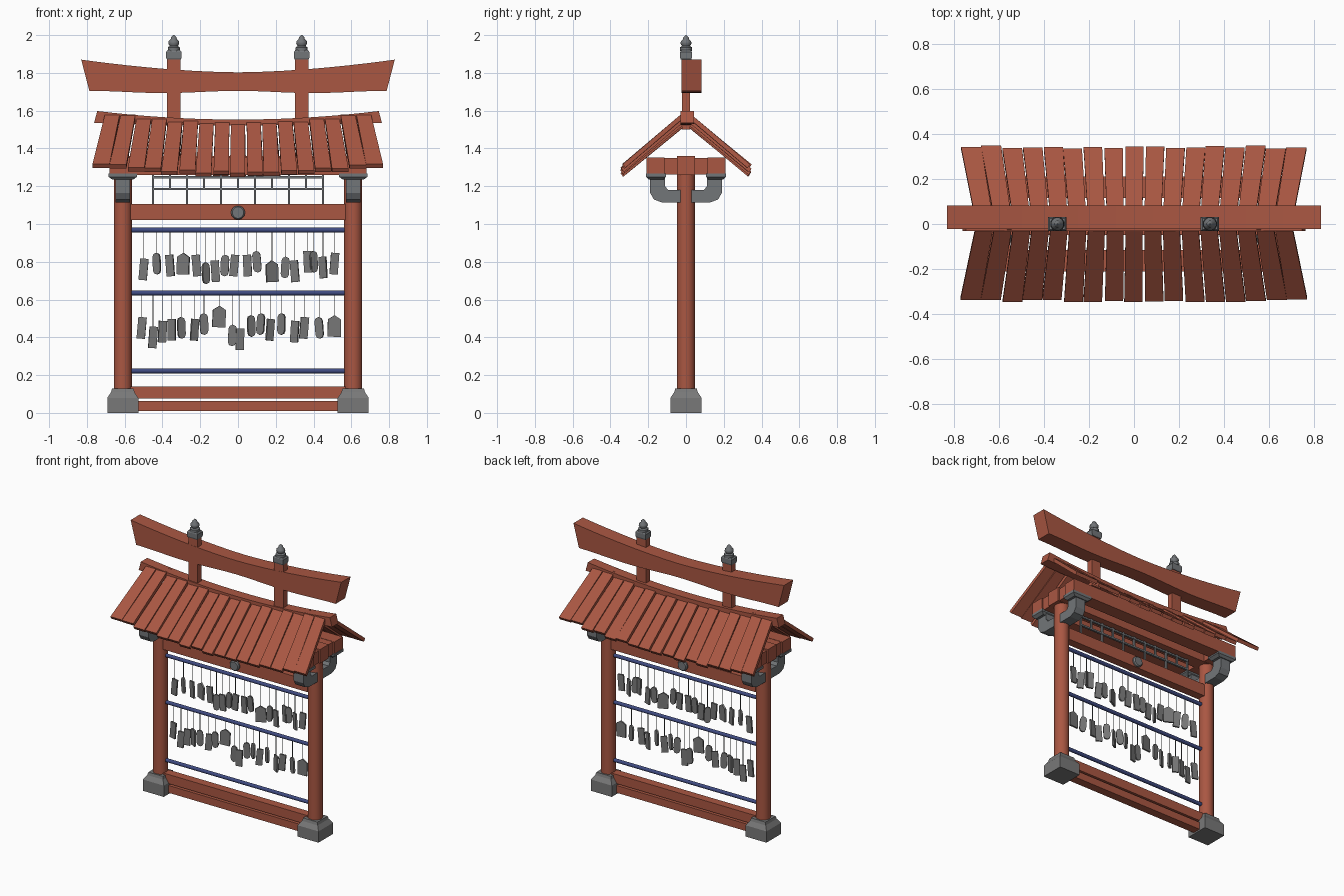
import bpy, bmesh, math, random
from mathutils import Vector

random.seed(4)
if "Cube" in bpy.data.objects:
    bpy.data.objects.remove(bpy.data.objects["Cube"])


def material(name, rgb):
    m = bpy.data.materials.new(name)
    m.use_nodes = True
    m.diffuse_color = (*rgb, 1)
    m.node_tree.nodes["Principled BSDF"].inputs["Base Color"].default_value = (*rgb, 1)
    return m


RED = material("red_wood", (0.40, 0.095, 0.055))
GREY = material("grey_stone", (0.19, 0.19, 0.19))
IRON = material("iron_grey", (0.17, 0.18, 0.19))
BLUE = material("blue_paint", (0.05, 0.07, 0.22))


def finish(name, bm, mat, smooth=False):
    bmesh.ops.recalc_face_normals(bm, faces=bm.faces)
    me = bpy.data.meshes.new(name)
    bm.to_mesh(me)
    bm.free()
    me.materials.append(mat)
    ob = bpy.data.objects.new(name, me)
    bpy.context.collection.objects.link(ob)
    if smooth:
        bpy.ops.object.select_all(action="DESELECT")
        ob.select_set(True)
        bpy.context.view_layer.objects.active = ob
        bpy.ops.object.shade_smooth_by_angle(angle=math.radians(40))
    return ob


def extrude(bm, base, offset):
    """Closed prism from a polygon and an extrusion vector."""
    a = [bm.verts.new(p) for p in base]
    b = [bm.verts.new(Vector(p) + Vector(offset)) for p in base]
    bm.faces.new(a)
    bm.faces.new(b[::-1])
    for i in range(len(a)):
        j = (i + 1) % len(a)
        bm.faces.new((a[i], a[j], b[j], b[i]))


def prism_y(name, xz, y0, y1, mat):
    bm = bmesh.new()
    extrude(bm, [(x, y0, z) for x, z in xz], (0, y1 - y0, 0))
    return finish(name, bm, mat)


def box(name, x0, x1, y0, y1, z0, z1, mat):
    return prism_y(name, [(x0, z0), (x1, z0), (x1, z1), (x0, z1)], y0, y1, mat)


def stack(name, profile, sides, loc, mat, smooth=True):
    """Rings of (radius, z); four sides give a square of that half width."""
    bm = bmesh.new()
    k = math.sqrt(2) if sides == 4 else 1
    rings = []
    for r, z in profile:
        ring = []
        for i in range(sides):
            a = (i + 0.5) * math.tau / sides
            ring.append(bm.verts.new((r * k * math.cos(a), r * k * math.sin(a), z)))
        rings.append(ring)
    bm.faces.new(rings[0][::-1])
    bm.faces.new(rings[-1])
    for lo, hi in zip(rings, rings[1:]):
        for i in range(sides):
            j = (i + 1) % sides
            bm.faces.new((lo[i], lo[j], hi[j], hi[i]))
    ob = finish(name, bm, mat, smooth)
    ob.location = loc
    return ob


# Posts, stone feet and the brackets on each side
BRACKET = [(.03, 1.115), (.13, 1.115), (.17, 1.13), (.19, 1.165), (.19, 1.25),
           (.11, 1.25), (.11, 1.2), (.095, 1.18), (.03, 1.18)]
for side, s in (("left", 1), ("right", -1)):
    x = 0.61 * s
    stack(side + "_post", [(.048, .1), (.048, 1.27)], 24, (x, 0, 0), RED)
    stack(side + "_foot", [(.082, 0), (.082, .08), (.062, .11), (.057, .13)], 4, (x, 0, 0), GREY, False)
    box(side + "_cross_arm", x - .06, x + .06, -.205, .205, 1.262, 1.35, RED)
    for end, d in (("front", -1), ("back", 1)):
        bm = bmesh.new()
        extrude(bm, [(x - .038, d * y, z) for y, z in BRACKET], (.076, 0, 0))
        finish(f"{side}_{end}_bracket", bm, IRON)
        pad = stack(f"{side}_{end}_bearing_pad", [(.055, 1.235), (.075, 1.25), (.075, 1.268)], 4,
                    (x, d * .158, 0), IRON, False)
        pad.scale.y = 0.7

# Rails between the posts
box("bottom_rail", -.57, .57, -.03, .03, .075, .14, RED)
box("sill_rail", -.57, .57, -.03, .03, .01, .062, RED)
box("middle_rail", -.57, .57, -.03, .03, 1.02, 1.105, RED)
boss = stack("rail_boss", [(.03, -.048), (.037, -.04), (.037, .04), (.03, .048)], 20, (0, 0, 1.06), IRON)
boss.rotation_euler.x = math.pi / 2
for name, z in (("lower", .222), ("middle", .635), ("upper", .968)):
    bar = stack(name + "_hanging_bar", [(.013, -.57), (.013, .57)], 12, (0, 0, z), BLUE)
    bar.rotation_euler.y = math.pi / 2

# Lattice above the middle rail
for i, z in enumerate((1.185, 1.248)):
    box(f"lattice_rail_{i}", -.455, .455, -.007, .007, z - .006, z + .006, IRON)
for i in range(11):
    x = (i - 5) * .09
    low, high = (1.1, 1.27) if i % 2 == 0 else (1.18, 1.27)
    box(f"lattice_bar_{i}", x - .006, x + .006, -.006, .006, low, high, IRON)

# Roof frame
box("centre_beam", -.68, .68, -.048, .048, 1.26, 1.36, RED)
for end, d in (("front", -1), ("back", 1)):
    box(end + "_purlin", -.68, .68, min(d * .115, d * .21), max(d * .115, d * .21), 1.26, 1.352, RED)

# Fanned roof boards, rising towards both ends
for end, d in (("front", -1), ("back", 1)):
    for i in range(-8, 9):
        t = i / 8
        lift = .05 * t * t + .009 * (i % 2)
        out = .327 + random.uniform(-.006, .008)
        skew = random.uniform(-.004, .004)
        wt, we = .037 + .002 * abs(t), .040 + .005 * abs(t)
        xt, xe = .665 * t, .722 * t + skew
        zt, ze = 1.512 + lift, 1.248 + lift + random.uniform(-.003, .004)
        bm = bmesh.new()
        extrude(bm, [(xt - wt, d * .012, zt), (xt + wt, d * .012, zt),
                     (xe + we, d * out, ze), (xe - we, d * out, ze)], (0, d * .013, .02))
        finish(f"{end}_roof_board_{i + 8}", bm, RED)


def curved_beam(name, half_top, half_bottom, top, bottom, y0, y1):
    steps = [i / 10 for i in range(-10, 11)]
    pts = [(t * half_top, top(abs(t))) for t in steps]
    pts += [(t * half_bottom, bottom(abs(t))) for t in reversed(steps)]
    prism_y(name, pts, y0, y1, RED)


curved_beam("ridge_cap", .745, .762, lambda t: 1.553 + .045 * t * t,
            lambda t: 1.522 + .013 * t * t, -.03, .042)
curved_beam("top_beam", .83, .787, lambda t: 1.803 + .067 * t ** 1.7,
            lambda t: 1.705 - .012 * math.sin(math.pi * t) ** 2, -.023, .082)

# Short upper posts with finials
for side, x in (("left", .337), ("right", -.34)):
    box(side + "_upper_post", x - .036, x + .036, -.022, .022, 1.5, 1.885, RED)
    stack(side + "_finial_collar", [(.036, 1.87), (.041, 1.88), (.041, 1.91), (.034, 1.92)], 4,
          (x, 0, 0), IRON, False).scale.y = 0.75
    stack(side + "_finial", [(.033, 1.915), (.033, 1.935), (.022, 1.942), (.03, 1.955), (.028, 1.968),
                             (.017, 1.978), (.015, 1.988), (.003, 2.0)], 12, (x, 0, 0), IRON)

# Hanging plaques: r = rectangle, o = rounded, h = house shape; centres in hundredths
ROWS = [("upper", .968, "rorhrororrohorrorr",
         [-50, -43, -36, -29, -22, -17, -12, -7, -2, 5, 10, 18, 25, 30, 37, 40, 45, 51],
         [76, 79, 78, 79, 78, 74, 75, 78, 78, 78, 80, 75, 77, 75, 80, 80, 77, 79]),
        ("lower", .635, "rrrrorohoroororroh",
         [-51, -45, -40, -35, -30, -23, -18, -10, -3, 1, 7, 12, 17, 23, 30, 35, 43, 51],
         [45, 40, 43, 44, 45, 44, 47, 51, 41, 39, 46, 47, 44, 47, 43, 45, 45, 46])]
W, H = .022, .057
SHAPES = {
    "r": [(-W, -H), (W, -H), (W, H), (-W, H)],
    "o": [(W * math.cos(a), s * (H - W) + W * math.sin(a))
          for s, start in ((1, 0), (-1, math.pi))
          for a in (start + k * math.pi / 4 for k in range(5))],
    "h": [(-.035, -H), (.035, -H), (.035, .035), (0, H), (-.035, .035)],
}
for row, bar_z, kinds, xs, zs in ROWS:
    for i, (kind, x, z) in enumerate(zip(kinds, xs, zs)):
        x, z = x / 100, z / 100
        tag = prism_y(f"{row}_plaque_{i}", SHAPES[kind], -.006, .006, GREY)
        tag.location = (x, 0, z)
        tag.rotation_euler = (0, random.uniform(-.09, .09), random.uniform(-.6, .6))
        box(f"{row}_string_{i}", x - .0015, x + .0015, -.0015, .0015, z + .05, bar_z, IRON)
